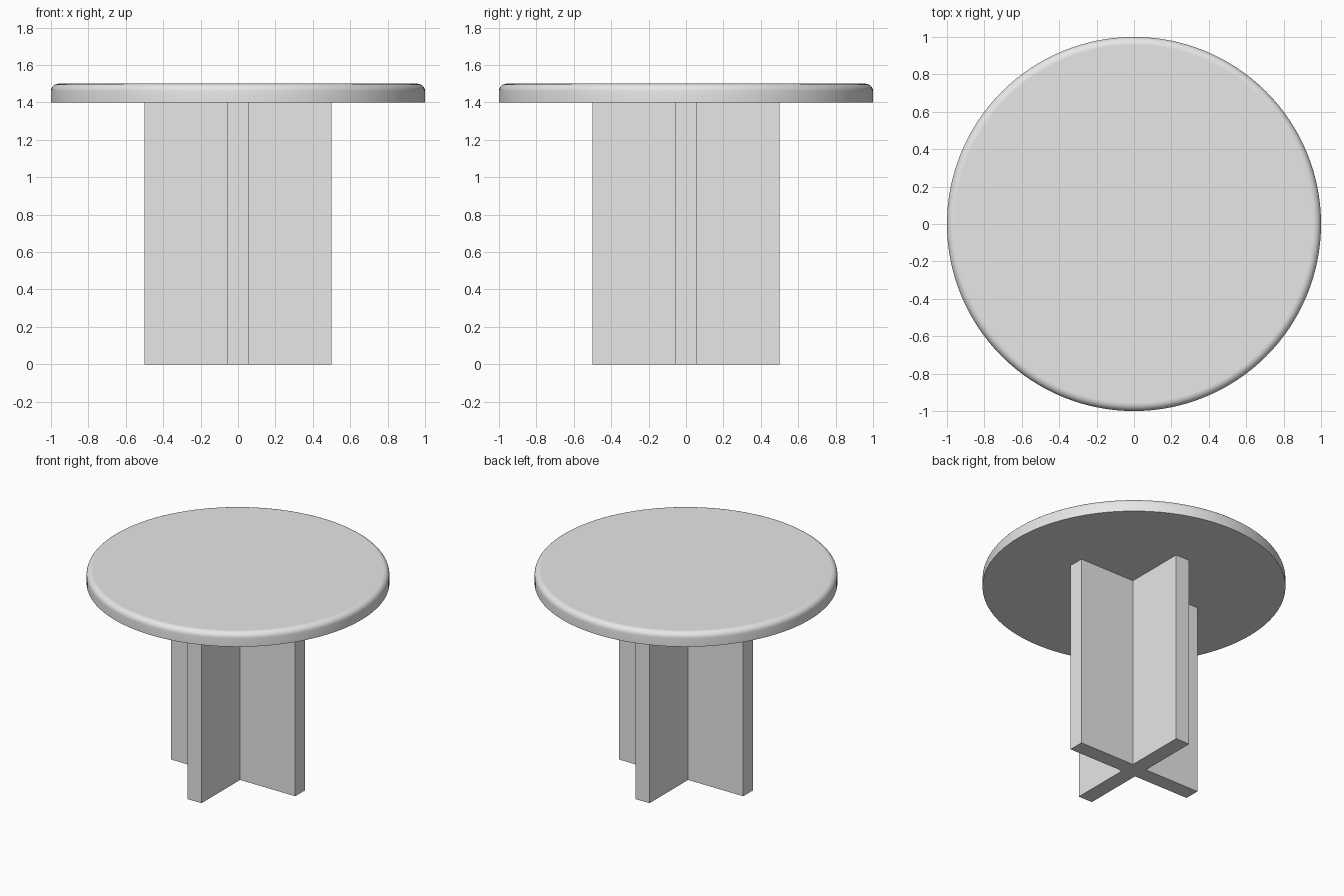
import bpy
import bmesh
import math
from mathutils import Matrix

if "Cube" in bpy.data.objects:
    bpy.data.objects.remove(bpy.data.objects["Cube"], do_unlink=True)

HEIGHT, SLAB = 1.5, 0.1
LEG_HEIGHT = HEIGHT - SLAB
HALF_WIDTH, HALF_THICK = 0.5, 0.056

grey = bpy.data.materials.new("plain_grey")
grey.use_nodes = True
colour = (0.8, 0.8, 0.8, 1.0)
grey.diffuse_color = colour
grey.node_tree.nodes["Principled BSDF"].inputs["Base Color"].default_value = colour


def finish(bm, name):
    bmesh.ops.recalc_face_normals(bm, faces=bm.faces[:])
    mesh = bpy.data.meshes.new(name)
    bm.to_mesh(mesh)
    bm.free()
    mesh.materials.append(grey)
    obj = bpy.data.objects.new(name, mesh)
    bpy.context.collection.objects.link(obj)
    return obj


# Round table top: disc with a rounded upper rim and a sharp lower edge
bm = bmesh.new()
bmesh.ops.create_cone(bm, cap_ends=True, segments=128, radius1=1, radius2=1, depth=SLAB,
                      matrix=Matrix.Translation((0, 0, HEIGHT - SLAB / 2)))
rim = [e for e in bm.edges if all(v.co.z > HEIGHT - 0.01 for v in e.verts)]
bmesh.ops.bevel(bm, geom=rim, offset=0.04, offset_type='OFFSET', segments=6,
                profile=0.5, affect='EDGES')
# Narrow ring that keeps the flat surface evenly shaded
bm.normal_update()
cap = [f for f in bm.faces if f.normal.z > 0.999 and len(f.verts) > 4]
bmesh.ops.inset_region(bm, faces=cap, thickness=0.003)
table_top = finish(bm, "table_top")
bpy.ops.object.select_all(action='DESELECT')
table_top.select_set(True)
bpy.context.view_layer.objects.active = table_top
bpy.ops.object.shade_smooth_by_angle(angle=math.radians(30))

# Cross-shaped pedestal: one arm corner set, turned four times and extruded
bm = bmesh.new()
arm = [(HALF_THICK, -HALF_THICK), (HALF_WIDTH, -HALF_THICK), (HALF_WIDTH, HALF_THICK)]
outline = []
for quarter in range(4):
    turn = Matrix.Rotation(quarter * math.pi / 2, 2)
    for x, y in arm:
        px = turn[0][0] * x + turn[0][1] * y
        py = turn[1][0] * x + turn[1][1] * y
        outline.append(bm.verts.new((px, py, 0)))
base = bm.faces.new(outline)
result = bmesh.ops.extrude_face_region(bm, geom=[base], use_keep_orig=True)
moved = [g for g in result["geom"] if isinstance(g, bmesh.types.BMVert)]
bmesh.ops.translate(bm, verts=moved, vec=(0, 0, LEG_HEIGHT))
finish(bm, "cross_pedestal")
